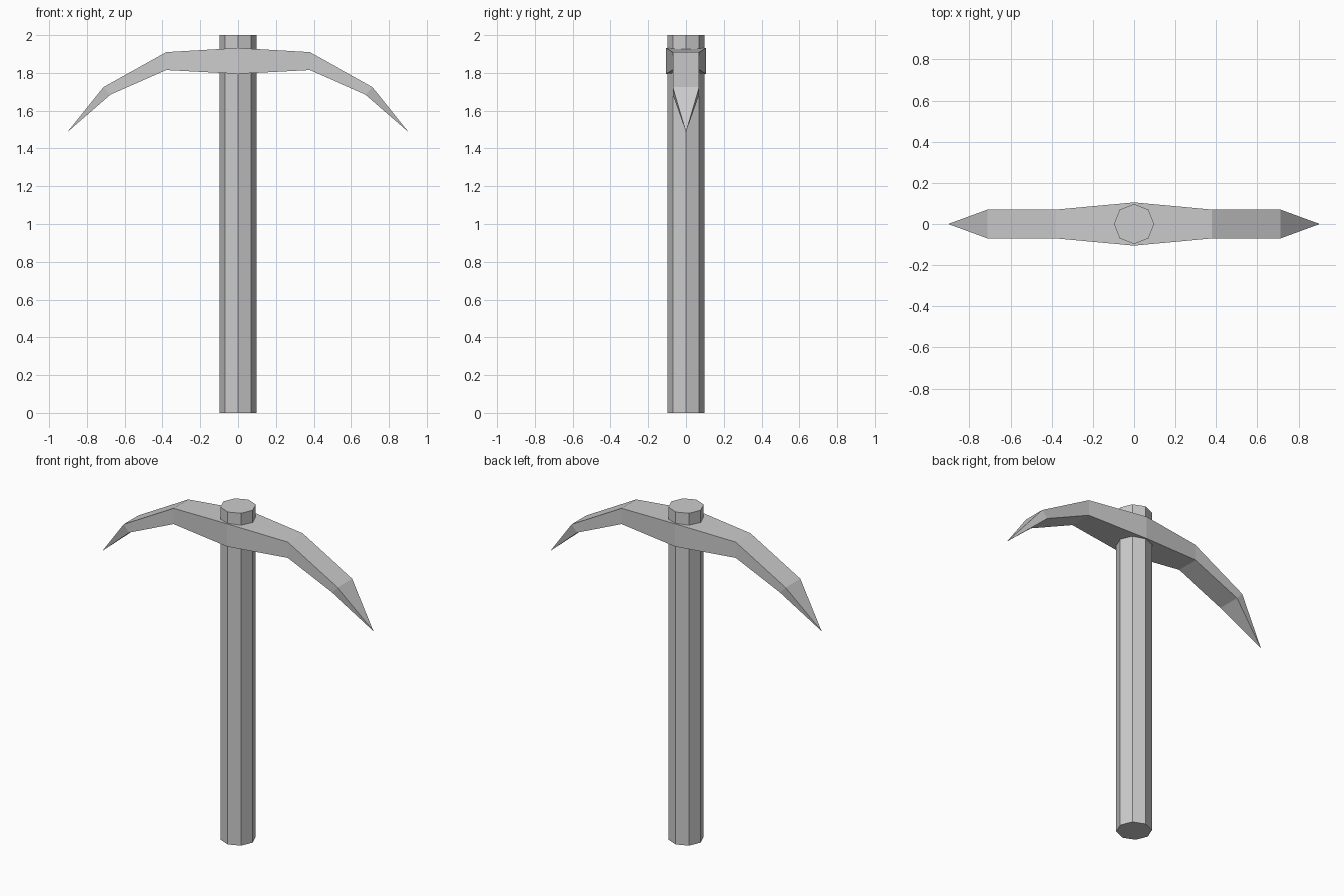
import bpy, bmesh
from math import cos, sin, pi

if "Cube" in bpy.data.objects:
    bpy.data.objects.remove(bpy.data.objects["Cube"])


def make_object(name, bm):
    bmesh.ops.recalc_face_normals(bm, faces=bm.faces)
    mesh = bpy.data.meshes.new(name)
    bm.to_mesh(mesh)
    bm.free()
    obj = bpy.data.objects.new(name, mesh)
    bpy.context.collection.objects.link(obj)
    return obj


# Handle: eight-sided shaft with a corner on each axis
bm = bmesh.new()
base = bm.faces.new([bm.verts.new((0.098 * cos(i * pi / 4), 0.098 * sin(i * pi / 4), 0))
                     for i in range(8)])
ext = bmesh.ops.extrude_face_region(bm, geom=[base], use_keep_orig=True)
bmesh.ops.translate(bm, vec=(0, 0, 2),
                    verts=[v for v in ext["geom"] if isinstance(v, bmesh.types.BMVert)])
make_object("handle", bm)

# Head: rectangular sections (top x, top z, bottom x, bottom z, half width)
right = [(0.38, 1.91, 0.38, 1.815, 0.07), (0.712, 1.725, 0.675, 1.685, 0.07)]
left = [(-a, b, -c, d, w) for a, b, c, d, w in reversed(right)]
sections = left + [(0, 1.932, 0, 1.795, 0.105)] + right

bm = bmesh.new()
rings = [[bm.verts.new(p) for p in ((tx, -w, tz), (tx, w, tz), (bx, w, bz), (bx, -w, bz))]
         for tx, tz, bx, bz, w in sections]
for a, b in zip(rings, rings[1:]):
    for i in range(4):
        j = (i + 1) % 4
        bm.faces.new((a[i], a[j], b[j], b[i]))

# Pointed tips at both ends
for ring, x in ((rings[0], -0.903), (rings[-1], 0.903)):
    tip = bm.verts.new((x, 0, 1.487))
    for i in range(4):
        bm.faces.new((ring[i], ring[(i + 1) % 4], tip))
make_object("pick_head", bm)
